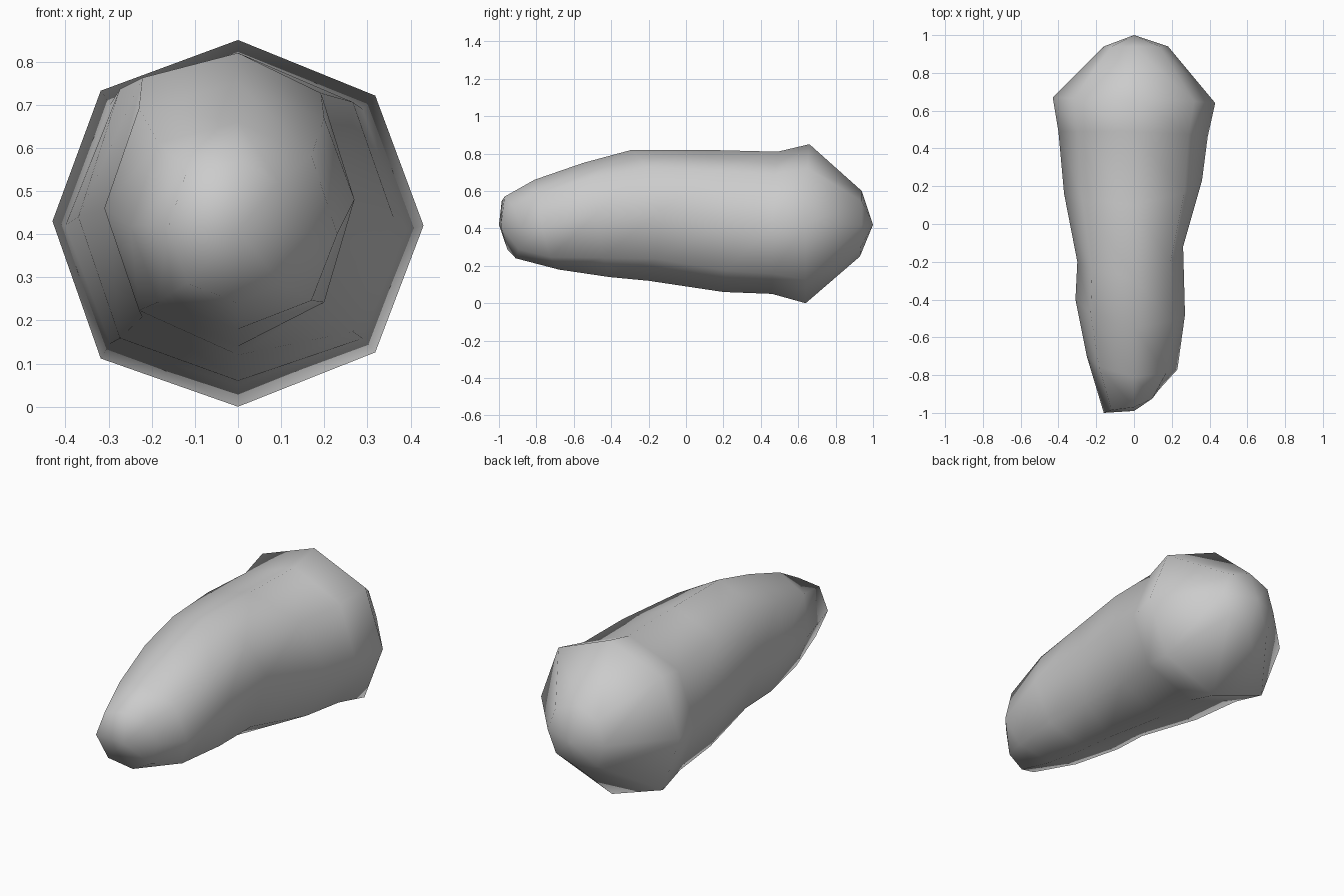
import bpy
import bmesh
from mathutils import Vector

default_cube = bpy.data.objects.get("Cube")
if default_cube:
    bpy.data.objects.remove(default_cube, do_unlink=True)

# One flat grey colour
grey = bpy.data.materials.new("plain grey")
grey.use_nodes = True
colour = (0.6, 0.6, 0.6, 1)
grey.diffuse_color = colour
grey.node_tree.nodes["Principled BSDF"].inputs["Base Color"].default_value = colour

# Cross-sections from front to back:
# right side (x, y, z), left side (x, y, z), top (y, z), bottom (y, z), shoulder fullness
SECTIONS = [
    ((.13, -.88, .4), (-.16, -1, .42), (-.97, .57), (-.91, .24), .85),
    ((.23, -.77, .4), (-.25, -.7, .42), (-.81, .66), (-.68, .18), .8),
    ((.27, -.48, .48), (-.31, -.4, .46), (-.55, .75), (-.41, .14), .8),
    ((.26, -.12, .51), (-.3, -.2, .46), (-.29, .82), (-.2, .12), .84),
    ((.36, .23, .44), (-.37, .16, .44), (.1, .82), (.2, .06), .78),
    ((.39, .46, .41), (-.4, .49, .42), (.49, .81), (.46, .05), .72),
    ((.43, .64, .42), (-.43, .67, .43), (.66, .85), (.64, 0), .72),
    ((.18, .94, .42), (-.16, .94, .42), (.94, .6), (.93, .25), .72),
]
FRONT_POLE = Vector((0, -.99, .41))
BACK_POLE = Vector((0, 1, .42))


def corner(side, crown, fullness):
    """Diagonal point between a side point and a top or bottom point."""
    y = (side.y + crown.y) / 2
    return Vector((side.x * .74, y, side.z + (crown.z - side.z) * fullness))


def make_ring(bm, right, left, top, bottom, shoulder):
    right, left = Vector(right), Vector(left)
    top, bottom = Vector((0, *top)), Vector((0, *bottom))
    points = [
        right, corner(right, top, .7), top, corner(left, top, shoulder),
        left, corner(left, bottom, .74), bottom, corner(right, bottom, .7),
    ]
    return [bm.verts.new(p) for p in points]


def close_end(bm, ring, pole):
    tip = bm.verts.new(pole)
    for a, b in zip(ring, ring[1:] + ring[:1]):
        bm.faces.new((a, b, tip))


# Eight-sided body skinned over the cross-sections
bm = bmesh.new()
rings = [make_ring(bm, *section) for section in SECTIONS]
for near, far in zip(rings, rings[1:]):
    for i in range(len(near)):
        j = (i + 1) % len(near)
        bm.faces.new((near[i], near[j], far[j], far[i]))
close_end(bm, rings[0], FRONT_POLE)
close_end(bm, rings[-1], BACK_POLE)
bmesh.ops.recalc_face_normals(bm, faces=bm.faces[:])
for face in bm.faces:
    face.smooth = True

mesh = bpy.data.meshes.new("tapered_body")
bm.to_mesh(mesh)
bm.free()
mesh.materials.append(grey)
body = bpy.data.objects.new("tapered_body", mesh)
bpy.context.collection.objects.link(body)
